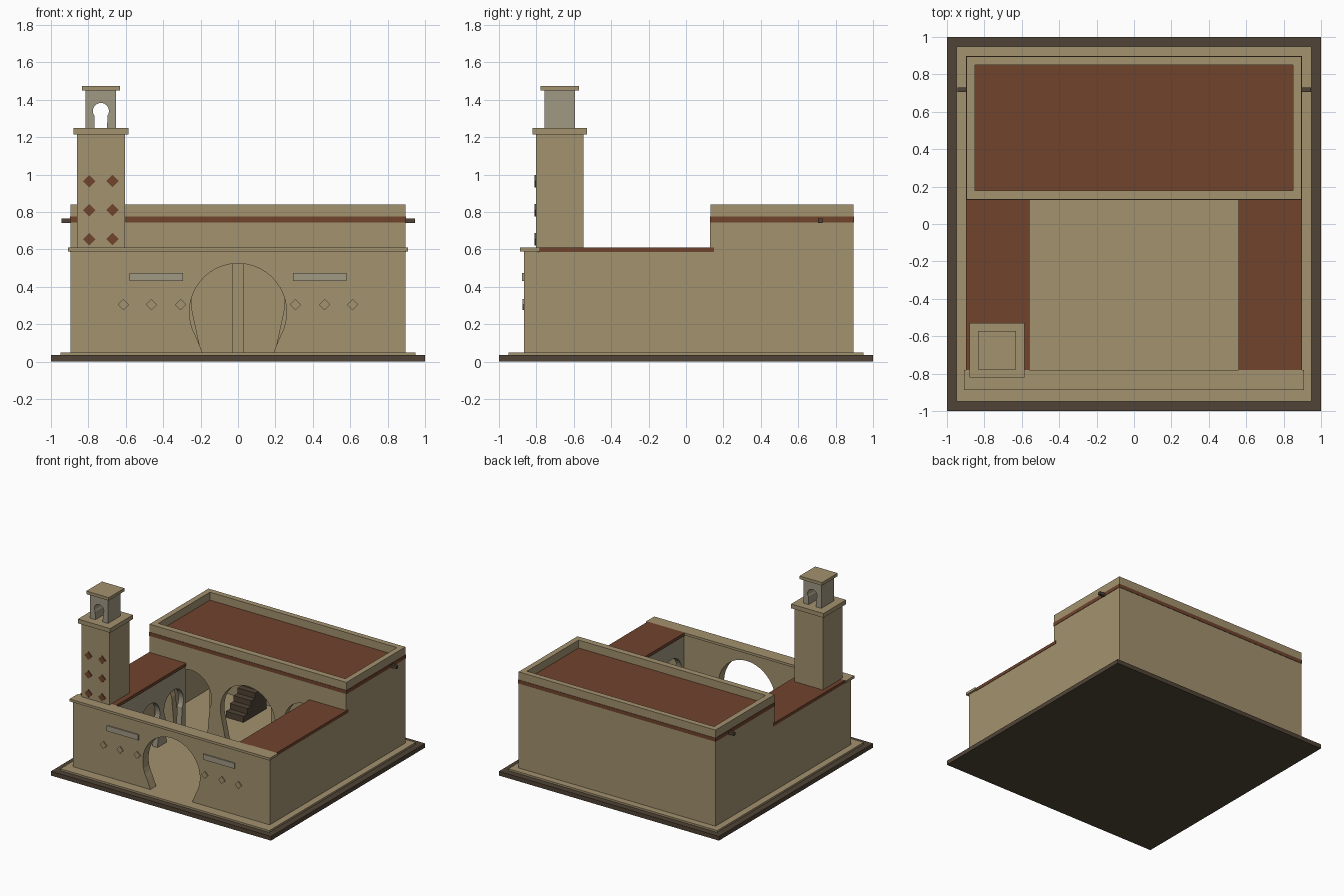
import bpy, bmesh, math

if "Cube" in bpy.data.objects:
    bpy.data.objects.remove(bpy.data.objects["Cube"])


def material(name, r, g, b):
    m = bpy.data.materials.new(name)
    lin = [((c / 255 + 0.055) / 1.055) ** 2.4 for c in (r, g, b)]
    m.diffuse_color = (*lin, 1)
    m.use_nodes = True
    m.node_tree.nodes["Principled BSDF"].inputs["Base Color"].default_value = m.diffuse_color
    return m


TAN = material("sand_plaster", 163, 146, 111)
GREY = material("grey_plaster", 160, 152, 132)
RED = material("terracotta", 112, 67, 44)
DARK = material("dark_timber", 80, 68, 54)


def prism(name, outline, to_3d, depth, mat):
    """Extrude one closed 2D outline; to_3d maps (u, z, depth) to a point."""
    bm = bmesh.new()
    face = bm.faces.new([bm.verts.new(to_3d(u, z, depth[0])) for u, z in outline])
    res = bmesh.ops.extrude_face_region(bm, geom=[face])
    for v in res["geom"]:
        if isinstance(v, bmesh.types.BMVert):
            # move the copied cap to the far depth
            k = 0 if to_3d(0, 0, 1)[0] == 1 else 1
            v.co[k] = depth[1]
    bmesh.ops.recalc_face_normals(bm, faces=bm.faces)
    me = bpy.data.meshes.new(name)
    bm.to_mesh(me)
    bm.free()
    me.materials.append(mat)
    ob = bpy.data.objects.new(name, me)
    bpy.context.collection.objects.link(ob)
    return ob


def along_x(u, z, d):
    return (u, d, z)


def along_y(u, z, d):
    return (d, u, z)


def box(name, x, y, z, mat):
    rect = [(x[0], z[0]), (x[1], z[0]), (x[1], z[1]), (x[0], z[1])]
    return prism(name, rect, along_x, y, mat)


def diamond(name, x, z, r, y, mat):
    prism(name, [(x - r, z), (x, z - r), (x + r, z), (x, z + r)], along_x, y, mat)


def horseshoe(u, c, r, leg, z0, low=-25, n=28):
    """Horseshoe arch outline from left foot over the top to right foot."""
    pts = [(u - leg, z0)]
    for i in range(n + 1):
        a = math.radians(180 - low - (180 - 2 * low) * i / n)
        pts.append((u + r * math.cos(a), c + r * math.sin(a)))
    return pts + [(u + leg, z0)]


def arched_wall(name, u, z, arches, to_3d, depth, mat):
    """Wall panel with arches (centre, centre height, radius, leg, low angle)."""
    pts = [(u[0], z[0])]
    for a in arches:
        pts += horseshoe(a[0], a[1], a[2], a[3], z[0], a[4])
    pts += [(u[1], z[0]), (u[1], z[1]), (u[0], z[1])]
    return prism(name, pts, to_3d, depth, mat)


W = 0.895   # outer wall line
F = 0.05    # floor level

# Plinth and floor
box("plinth", (-1, 1), (-1, 1), (0, 0.035), DARK)
box("floor", (-0.95, 0.95), (-0.95, 0.95), (0.035, F), TAN)

# Front wall with gate and coping
arched_wall("front_wall", (-W, W), (F, 0.59), [(0, 0.265, 0.26, 0.19, -30)],
            along_x, (-0.866, -0.79), TAN)
box("front_coping", (-0.91, 0.91), (-0.887, -0.78), (0.59, 0.61), TAN)

# Front wall ornaments
for s in (-1, 1):
    x = sorted((s * 0.295, s * 0.58))
    box("front_panel", x, (-0.876, -0.866), (0.43, 0.475), GREY)
    for dx in (0.307, 0.463, 0.613):
        diamond("front_diamond", s * dx, 0.305, 0.03, (-0.875, -0.866), TAN)

# Side galleries around the courtyard
for s in (-1, 1):
    box("side_wall", sorted((s * 0.85, s * W)), (-0.79, 0.13), (F, 0.585), TAN)
    arched_wall("gallery_arcade", (-0.79, 0.13), (F, 0.585),
                [(y, 0.32, 0.125, 0.095, -30) for y in (-0.63, -0.325, -0.02)],
                along_y, sorted((s * 0.57, s * 0.615)), GREY)
    box("gallery_roof", sorted((s * 0.56, s * 0.898)), (-0.785, 0.15), (0.585, 0.61), RED)

# Prayer hall walls
arched_wall("hall_front", (-W, W), (F, 0.745),
            [(-0.52, 0.375, 0.19, 0.15, -25), (0, 0.32, 0.25, 0.197, -15),
             (0.52, 0.375, 0.19, 0.15, -25)], along_x, (0.127, 0.18), TAN)
box("hall_back", (-W, W), (0.85, W), (F, 0.745), TAN)
for s in (-1, 1):
    box("hall_side", sorted((s * 0.85, s * W)), (0.18, 0.85), (F, 0.745), TAN)
    box("parapet_side", sorted((s * 0.85, s * W)), (0.18, 0.85), (0.775, 0.84), TAN)
    box("water_spout", sorted((s * 0.88, s * 0.945)), (0.707, 0.73), (0.742, 0.766), DARK)
box("hall_roof", (-0.898, 0.898), (0.127, 0.898), (0.745, 0.775), RED)
box("parapet_front", (-W, W), (0.13, 0.18), (0.775, 0.84), TAN)
box("parapet_back", (-W, W), (0.85, W), (0.775, 0.84), TAN)

# Hall interior: piers and a stepped wooden pulpit
for x in (-0.56, 0, 0.56):
    box("hall_pier", (x - 0.03, x + 0.03), (0.47, 0.53), (F, 0.745), TAN)
for i in range(6):
    y = 0.5 + i * 0.05
    box("pulpit_step", (-0.46, -0.3), (y, y + 0.05), (F, 0.1 + i * 0.045), DARK)

# Tower
TX, TY = -0.733, -0.675


def tower_block(name, r, z, mat):
    box(name, (TX - r, TX + r), (TY - r, TY + r), z, mat)


tower_block("tower_shaft", 0.128, (F, 1.215), TAN)
tower_block("tower_ledge", 0.147, (1.215, 1.25), TAN)
arched_wall("tower_lantern", (TX - 0.082, TX + 0.082), (1.25, 1.45),
            [(TX, 1.34, 0.043, 0.033, -35)], along_x, (TY - 0.082, TY + 0.082), GREY)
tower_block("lantern_cap", 0.102, (1.45, 1.475), TAN)
for dx in (-0.062, 0.062):
    for z in (0.655, 0.81, 0.965):
        diamond("tower_diamond", TX + dx, z, 0.033, (-0.811, -0.802), RED)
